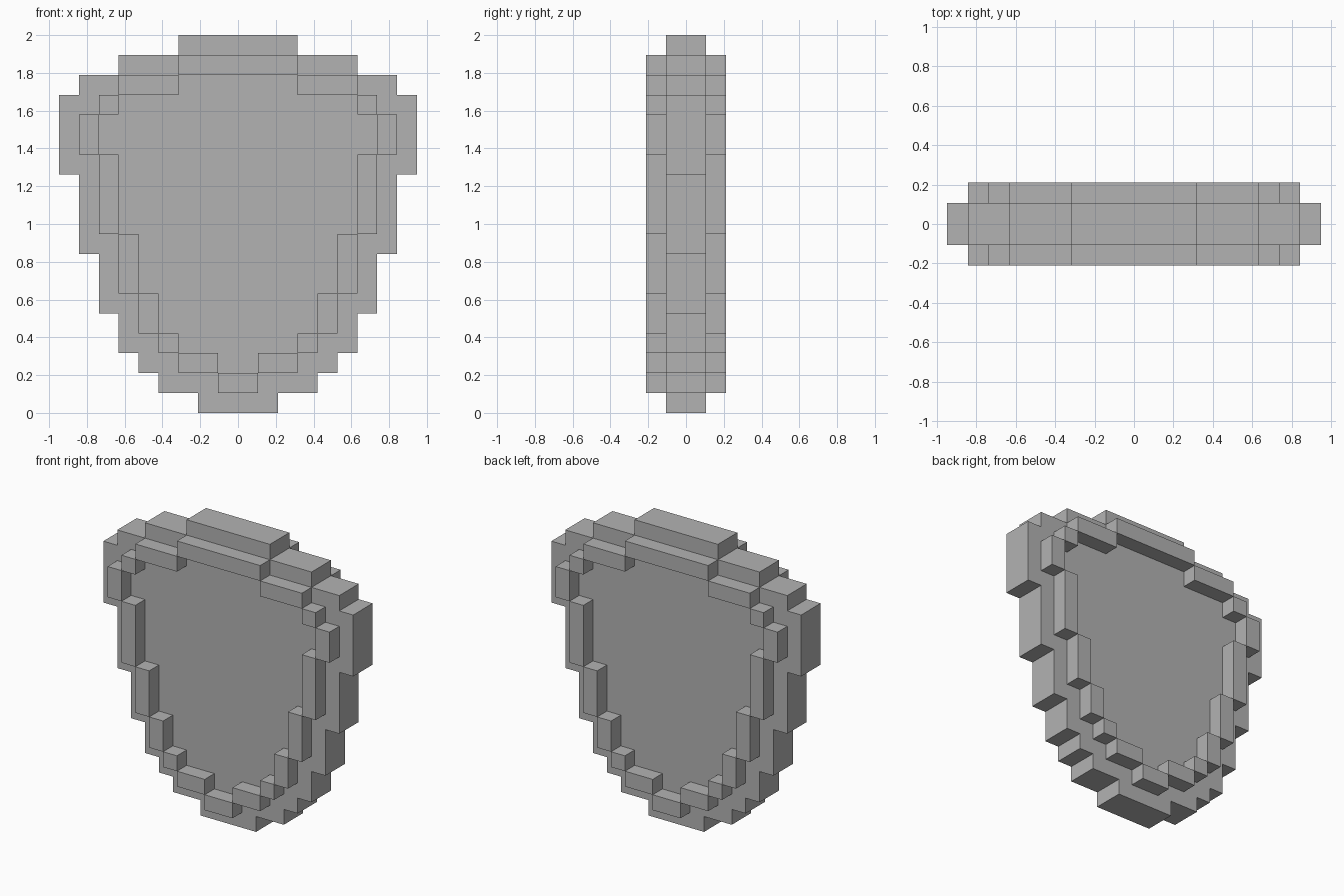
import bpy, bmesh
from mathutils import Matrix, Vector

old = bpy.data.objects.get("Cube")
if old:
    bpy.data.objects.remove(old, do_unlink=True)

U = 2 / 19  # size of one block; the shield is 19 blocks tall

stone = bpy.data.materials.new("plain_grey")
stone.use_nodes = True
grey = (0.45, 0.45, 0.45, 1)
stone.diffuse_color = grey
stone.node_tree.nodes["Principled BSDF"].inputs["Base Color"].default_value = grey


def finish(name, bm):
    bmesh.ops.recalc_face_normals(bm, faces=bm.faces)
    mesh = bpy.data.meshes.new(name)
    bm.to_mesh(mesh)
    bm.free()
    mesh.materials.append(stone)
    obj = bpy.data.objects.new(name, mesh)
    bpy.context.collection.objects.link(obj)
    return obj


def add_box(bm, x0, x1, y0, y1, z0, z1):
    size = Vector((x1 - x0, y1 - y0, z1 - z0)) * U
    centre = Vector((x0 + x1, y0 + y1, z0 + z1)) * U / 2
    bmesh.ops.create_cube(
        bm, size=1, matrix=Matrix.Translation(centre) @ Matrix.Diagonal(size).to_4x4())


# Shield body: stepped outline of (half width, rows), from the point upwards
steps = [(2, 1), (4, 1), (5, 1), (6, 2), (7, 3), (8, 4), (9, 4), (8, 1), (6, 1), (3, 1)]
right_edge = []
z = 0
for half, rows in steps:
    right_edge += [(half, z), (half, z + rows)]
    z += rows
outline = right_edge + [(-x, h) for x, h in reversed(right_edge)]

bm = bmesh.new()
face = bm.faces.new([bm.verts.new((x * U, -U, h * U)) for x, h in outline])
extruded = bmesh.ops.extrude_face_region(bm, geom=[face], use_keep_orig=True)
moved = [v for v in extruded["geom"] if isinstance(v, bmesh.types.BMVert)]
bmesh.ops.translate(bm, verts=moved, vec=(0, 2 * U, 0))
finish("shield_body", bm)

# Raised rim: blocks as (inner x, outer x, bottom, top), mirrored left and right
side_blocks = [(1, 3, 2, 3), (3, 4, 3, 4), (4, 5, 4, 6), (5, 6, 6, 9), (6, 7, 9, 13),
               (7, 8, 13, 15), (6, 7, 15, 16), (3, 6, 16, 17)]
for name, y0, y1 in (("front_rim", -2, -1), ("back_rim", 1, 2)):
    bm = bmesh.new()
    add_box(bm, -1, 1, y0, y1, 1, 2)
    add_box(bm, -3, 3, y0, y1, 17, 18)
    for x0, x1, z0, z1 in side_blocks:
        add_box(bm, x0, x1, y0, y1, z0, z1)
        add_box(bm, -x1, -x0, y0, y1, z0, z1)
    finish(name, bm)
